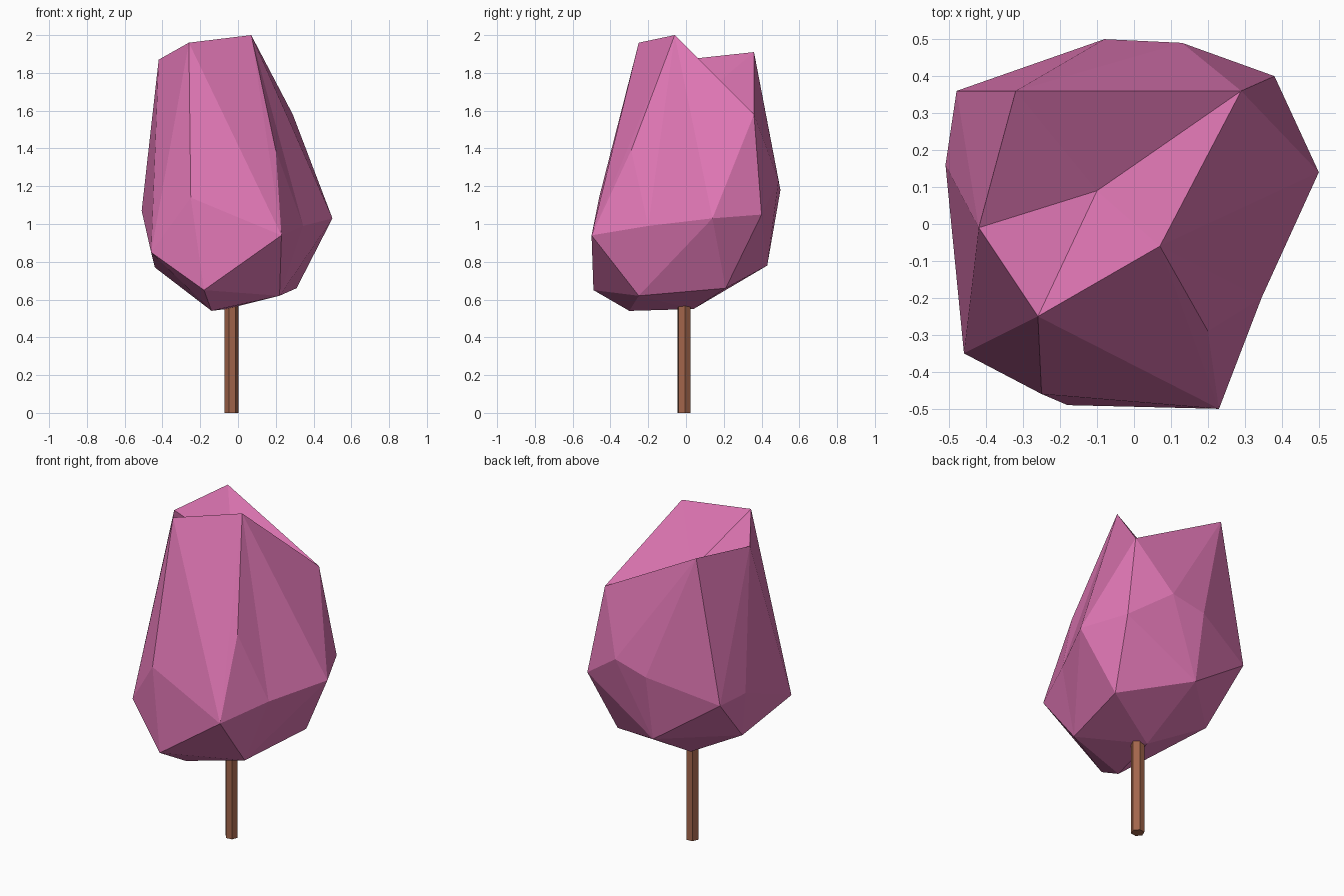
import bpy
import bmesh
from math import radians
from mathutils import Matrix, Vector

default_cube = bpy.data.objects.get("Cube")
if default_cube:
    bpy.data.objects.remove(default_cube, do_unlink=True)


def make_material(name, colour):
    material = bpy.data.materials.new(name)
    material.use_nodes = True
    material.diffuse_color = (*colour, 1)
    shader = material.node_tree.nodes["Principled BSDF"]
    shader.inputs["Base Color"].default_value = (*colour, 1)
    shader.inputs["Roughness"].default_value = 0.9
    return material


def finish_object(name, bm, material):
    """Turn a bmesh into a flat-shaded object with one material."""
    bmesh.ops.recalc_face_normals(bm, faces=bm.faces)
    mesh = bpy.data.meshes.new(name)
    bm.to_mesh(mesh)
    bm.free()
    mesh.materials.append(material)
    obj = bpy.data.objects.new(name, mesh)
    bpy.context.scene.collection.objects.link(obj)
    return obj


blossom_pink = make_material("blossom pink", (0.73, 0.18, 0.45))
bark_brown = make_material("bark brown", (0.36, 0.13, 0.07))

# Trunk: a thin six-sided post reaching into the crown
bm = bmesh.new()
trunk_height = 0.6
bmesh.ops.create_cone(
    bm, cap_ends=True, segments=6, radius1=0.037, radius2=0.037, depth=trunk_height,
    matrix=Matrix.Translation((-0.035, -0.01, trunk_height / 2))
    @ Matrix.Rotation(radians(38), 4, "Z"))
finish_object("trunk", bm, bark_brown)

# Crown: faceted hull through irregular corners, grouped by level
top_rim = [(-.42, -.01, 1.87), (-.26, -.25, 1.96), (.07, -.06, 2),
           (.29, .36, 1.58), (-.32, .36, 1.91)]
upper_sides = [(-.03, -.32, 1.52), (.2, -.29, 1.39), (-.25, -.46, 1.14)]
widest_ring = [(-.48, .36, 1.06), (-.51, .16, 1.07), (-.46, -.35, .85),
               (.23, -.5, .94), (.5, .14, 1.03), (.38, .4, 1.05),
               (.13, .49, 1.23), (-.08, .5, 1.18)]
underside = [(-.44, .09, .77), (-.18, -.49, .65), (-.14, -.3, .54),
             (.22, -.25, .62), (.31, .21, .66), (-.08, .43, .78),
             (-.06, .04, .55)]

# Dents: corners hulled slightly outside, then pushed into the crown
dents = [((-.1, .09, 2.07), (-.1, .09, 1.68)),
         ((.39, -.2, .99), (.345, -.2, .99))]

bm = bmesh.new()
for point in top_rim + upper_sides + widest_ring + underside:
    bm.verts.new(point)
dent_verts = [(bm.verts.new(raised), Vector(pushed)) for raised, pushed in dents]
bmesh.ops.convex_hull(bm, input=bm.verts[:], use_existing_faces=False)
for vert, pushed in dent_verts:
    if vert.is_valid:
        vert.co = pushed
loose = [vert for vert in bm.verts if not vert.link_faces]
bmesh.ops.delete(bm, geom=loose, context="VERTS")
finish_object("crown", bm, blossom_pink)
